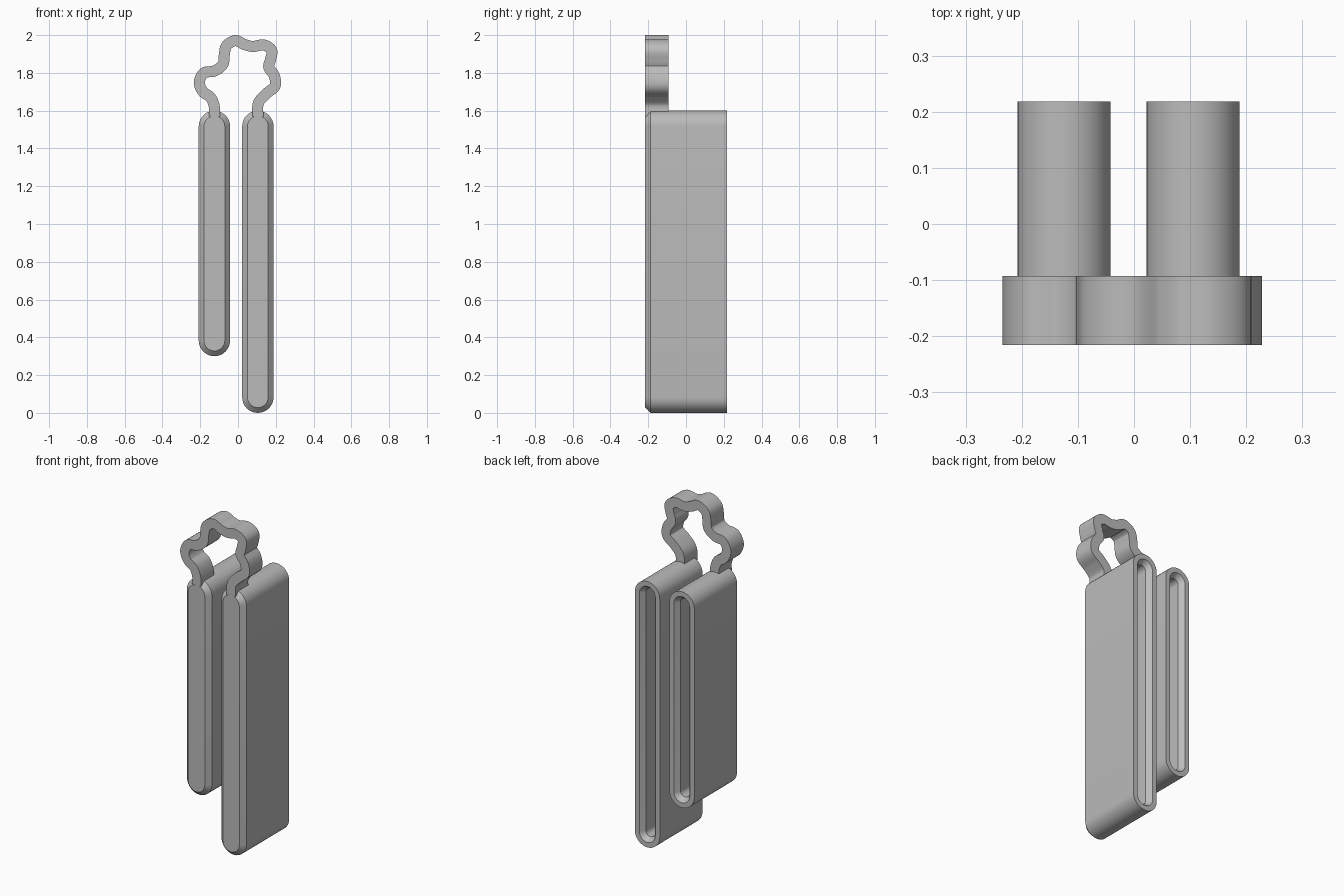
import bpy, bmesh, math
from mathutils import Vector

cube = bpy.data.objects.get("Cube")
if cube:
    bpy.data.objects.remove(cube)

grey = bpy.data.materials.new("plain grey")
grey.use_nodes = True
grey.diffuse_color = (0.5, 0.5, 0.5, 1)
grey.node_tree.nodes["Principled BSDF"].inputs["Base Color"].default_value = (0.5, 0.5, 0.5, 1)

FRONT, BACK, TOP = -0.216, 0.218, 1.6
RADIUS, CHAMFER = 0.083, 0.028


def finish(bm, name):
    bmesh.ops.recalc_face_normals(bm, faces=bm.faces)
    mesh = bpy.data.meshes.new(name)
    bm.to_mesh(mesh)
    bm.free()
    mesh.materials.append(grey)
    obj = bpy.data.objects.new(name, mesh)
    bpy.context.collection.objects.link(obj)
    bpy.ops.object.select_all(action="DESELECT")
    obj.select_set(True)
    bpy.context.view_layer.objects.active = obj
    bpy.ops.object.shade_smooth_by_angle(angle=math.radians(30))
    return obj


def stadium(bm, cx, bottom, inset, y, steps=16):
    """Ring of vertices with round ends, shrunk by inset."""
    r = RADIUS - inset
    ring = []
    for start, cz in ((0, TOP - RADIUS), (math.pi, bottom + RADIUS)):
        for i in range(steps + 1):
            a = start + math.pi * i / steps
            ring.append(bm.verts.new((cx + r * math.cos(a), y, cz + r * math.sin(a))))
    return ring


def bridge(bm, a, b):
    for i in range(len(a)):
        j = (i + 1) % len(a)
        bm.faces.new((a[i], a[j], b[j], b[i]))


def sleeve(name, cx, bottom):
    """Hollow sleeve: chamfered closed front, open back with bevelled mouth."""
    bm = bmesh.new()
    sections = ((CHAMFER, FRONT), (0, FRONT + CHAMFER), (0, BACK),
                (0.03, BACK), (0.053, BACK - 0.03), (0.053, FRONT + 0.05))
    rings = [stadium(bm, cx, bottom, inset, y) for inset, y in sections]
    for a, b in zip(rings, rings[1:]):
        bridge(bm, a, b)
    bm.faces.new(rings[0])
    bm.faces.new(rings[-1])
    return finish(bm, name)


def smooth_path(points, steps=8):
    """Catmull-Rom path through the points."""
    pts = [Vector(p) for p in points]
    pts = [pts[0] * 2 - pts[1]] + pts + [pts[-1] * 2 - pts[-2]]
    path = []
    for p, q, r, s in zip(pts, pts[1:], pts[2:], pts[3:]):
        for i in range(steps):
            t = i / steps
            path.append(0.5 * (2 * q + (r - p) * t + (2 * p - 5 * q + 4 * r - s) * t * t
                               + (3 * q - p - 3 * r + s) * t ** 3))
    return path + [pts[-2]]


def wavy_band(name, points, half, y0, y1):
    bm = bmesh.new()
    path = smooth_path(points)
    rings = []
    for i, p in enumerate(path):
        d = (path[min(i + 1, len(path) - 1)] - path[max(i - 1, 0)]).normalized()
        n = Vector((-d.y, d.x)) * half
        rings.append([bm.verts.new((c.x, y, c.y))
                      for c, y in ((p + n, y0), (p - n, y0), (p - n, y1), (p + n, y1))])
    for a, b in zip(rings, rings[1:]):
        bridge(bm, a, b)
    bm.faces.new(rings[0])
    bm.faces.new(rings[-1])
    return finish(bm, name)


sleeve("short_sleeve", -0.125, 0.30)
sleeve("long_sleeve", 0.105, 0.0)

# Lobed spring loop joining the two sleeves
wavy_band("wavy_loop", [
    (-0.125, 1.57), (-0.125, 1.62), (-0.145, 1.67), (-0.185, 1.70), (-0.205, 1.75),
    (-0.18, 1.80), (-0.125, 1.81), (-0.08, 1.845), (-0.072, 1.90), (-0.06, 1.945),
    (-0.013, 1.971), (0.035, 1.95), (0.08, 1.94), (0.135, 1.948), (0.178, 1.92),
    (0.172, 1.87), (0.163, 1.83), (0.192, 1.785), (0.196, 1.73), (0.15, 1.69),
    (0.108, 1.64), (0.105, 1.57)], 0.029, FRONT, -0.093)
